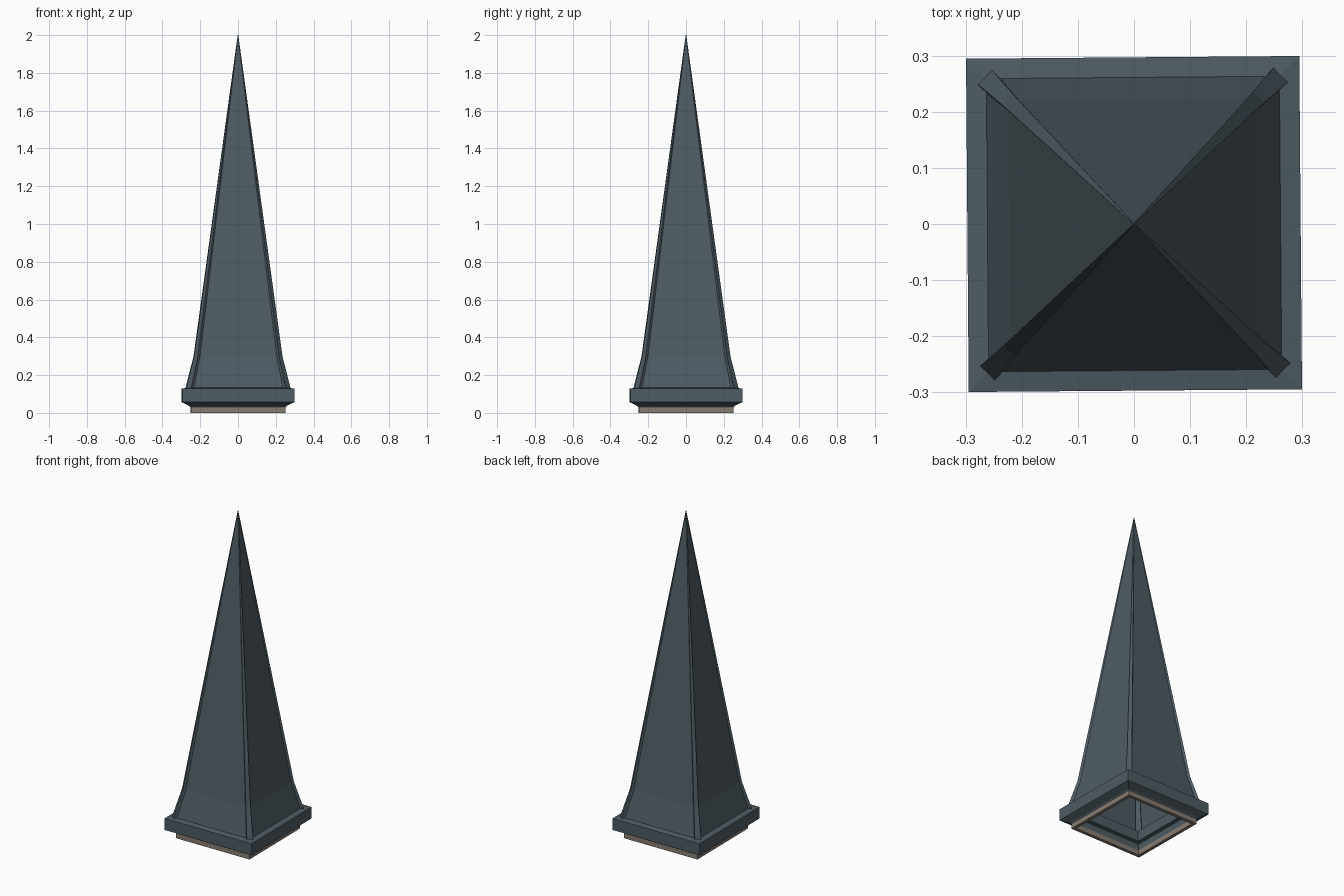
import bpy, bmesh, math
from mathutils import Matrix

if "Cube" in bpy.data.objects:
    bpy.data.objects.remove(bpy.data.objects["Cube"])

TWIST = Matrix.Rotation(0.008, 4, 'Z')   # whole spire sits very slightly turned


def material(name, rgb):
    m = bpy.data.materials.new(name)
    m.diffuse_color = (*rgb, 1)
    m.use_nodes = True
    m.node_tree.nodes["Principled BSDF"].inputs["Base Color"].default_value = m.diffuse_color
    return m


slate = material("slate_blue_grey", (0.075, 0.105, 0.125))
stone = material("warm_stone", (0.24, 0.205, 0.165))


def finish(name, bm, mat):
    bmesh.ops.remove_doubles(bm, verts=bm.verts, dist=1e-5)
    bmesh.ops.recalc_face_normals(bm, faces=bm.faces)
    bm.transform(TWIST)
    me = bpy.data.meshes.new(name)
    bm.to_mesh(me)
    bm.free()
    me.materials.append(mat)
    ob = bpy.data.objects.new(name, me)
    bpy.context.collection.objects.link(ob)
    return ob


def bridge(bm, a, b):
    n = len(a)
    for i in range(n):
        bm.faces.new((a[i], a[(i + 1) % n], b[(i + 1) % n], b[i]))


def square_sweep(name, profile, mat, closed=True):
    """Sweep a (half width, height) profile around a square plan."""
    bm = bmesh.new()
    rings = [[bm.verts.new((sx * h, sy * h, z))
              for sx, sy in ((-1, -1), (1, -1), (1, 1), (-1, 1))]
             for h, z in profile]
    for a, b in zip(rings, rings[1:]):
        bridge(bm, a, b)
    if closed:
        bridge(bm, rings[-1], rings[0])
    return finish(name, bm, mat)


# stone footing ring
square_sweep("base_ring", [(0.25, 0), (0.25, 0.03), (0.23, 0.03), (0.23, 0)], stone)

# flared eave moulding with an inner ledge
square_sweep("eave", [(0.25, 0.03), (0.255, 0.037), (0.297, 0.057), (0.297, 0.128),
                      (0.25, 0.135), (0.205, 0.135), (0.205, 0.07), (0.23, 0.07),
                      (0.23, 0.03)], slate)

# hollow roof shell: bell-cast foot, then straight to the tip
square_sweep("spire_roof", [(0.262, 0.13), (0.222, 0.30), (0.0005, 1.997)], slate, closed=False)

# four tapering hip ridges: (outer radius, half width, depth, height)
for k in range(4):
    bm = bmesh.new()
    spin = Matrix.Rotation(math.radians(45 + 90 * k), 4, 'Z')
    rings = []
    for r, w, d, z in ((0.373, 0.018, 0.04, 0.13), (0.317, 0.0135, 0.034, 0.30),
                       (0.0015, 0.0008, 0.001, 2.0)):
        rings.append([bm.verts.new((x, y, z))
                      for x, y in ((r, -w), (r, w), (r - d, w), (r - d, -w))])
    for a, b in zip(rings, rings[1:]):
        bridge(bm, a, b)
    bm.faces.new(rings[0])
    bm.faces.new(rings[-1])
    bm.transform(spin)
    finish("hip_ridge_%d" % (k + 1), bm, slate)
